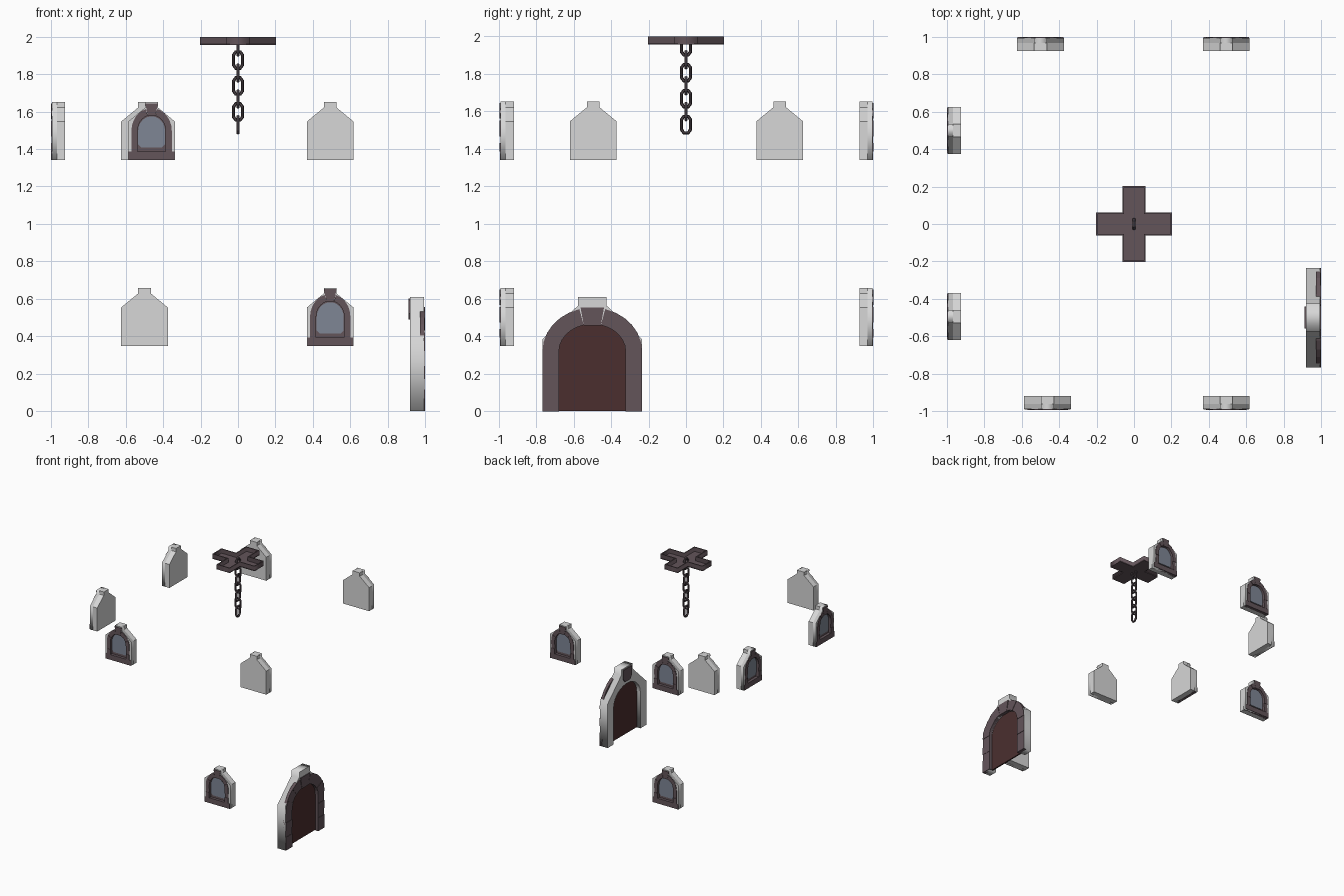
import bpy, bmesh, math
from mathutils import Matrix, Vector

if "Cube" in bpy.data.objects:
    bpy.data.objects.remove(bpy.data.objects["Cube"])


def material(name, rgb):
    m = bpy.data.materials.new(name)
    m.diffuse_color = (*rgb, 1)
    m.use_nodes = True
    m.node_tree.nodes["Principled BSDF"].inputs["Base Color"].default_value = m.diffuse_color
    return m


WALL = material("plain_grey", (0.68, 0.68, 0.68))
STONE = material("purple_stone", (0.125, 0.09, 0.102))
GLASS = material("blue_grey_glass", (0.21, 0.24, 0.30))
WOOD = material("dark_red_wood", (0.07, 0.028, 0.028))
IRON = material("dark_iron", (0.085, 0.065, 0.075))


def finish(name, bm, mat, matrix=Matrix()):
    bmesh.ops.recalc_face_normals(bm, faces=bm.faces)
    bm.transform(matrix)
    me = bpy.data.meshes.new(name)
    bm.to_mesh(me)
    bm.free()
    me.materials.clear()
    me.materials.append(mat)
    ob = bpy.data.objects.new(name, me)
    bpy.context.collection.objects.link(ob)
    return ob


def prism(bm, pts, d0, d1):
    """Extrude a flat outline from depth d0 to d1."""
    a = [bm.verts.new((x, y, d0)) for x, y in pts]
    b = [bm.verts.new((x, y, d1)) for x, y in pts]
    bm.faces.new(a)
    bm.faces.new(b)
    for i in range(len(pts)):
        j = (i + 1) % len(pts)
        bm.faces.new((a[i], a[j], b[j], b[i]))


def pierced(bm, loops, d0, d1):
    """Extrude an outline with holes, using a filled 2D curve."""
    cu = bpy.data.curves.new("outline", 'CURVE')
    cu.dimensions, cu.fill_mode, cu.extrude = '2D', 'BOTH', (d1 - d0) / 2
    for pts in loops:
        s = cu.splines.new('POLY')
        s.points.add(len(pts) - 1)
        for p, (x, y) in zip(s.points, pts):
            p.co = (x, y, 0, 1)
        s.use_cyclic_u = True
    ob = bpy.data.objects.new("outline", cu)
    me = bpy.data.meshes.new_from_object(ob)
    me.transform(Matrix.Translation((0, 0, (d0 + d1) / 2)))
    bm.from_mesh(me)
    bpy.data.objects.remove(ob)
    bpy.data.curves.remove(cu)
    bpy.data.meshes.remove(me)
    bmesh.ops.remove_doubles(bm, verts=bm.verts, dist=1e-5)


def ell(a, b, zs, deg):
    t = math.radians(deg)
    return (a * math.cos(t), zs + b * math.sin(t))


def arch(a, b, zs, base, n=12):
    """Round-topped opening outline."""
    return [(-a, base), (a, base)] + [ell(a, b, zs, 180 * i / n) for i in range(n + 1)]


def rect(x0, x1, y0, y1):
    return [(x0, y0), (x1, y0), (x1, y1), (x0, y1)]


def gable(w, shoulder, tw, neck, top):
    r = [(w, 0), (w, shoulder), (tw, neck), (tw, top)]
    return r + [(-x, y) for x, y in reversed(r)]


def stones(bm, ai, bi, ao, bo, zs, rows, cuts, d0, d1):
    """Jamb blocks below the springing line and wedge blocks in the arch."""
    for s in (-1, 1):
        for k, (z0, z1) in enumerate(zip(rows, rows[1:])):
            prism(bm, rect(s * ai, s * ao, z0, z1), d0, d1 - 0.003 * (k % 2))
        for k, (t0, t1) in enumerate(zip(cuts, cuts[1:])):
            tm = (t0 + t1) / 2
            pts = [ell(ai, bi, zs, t) for t in (t0, tm, t1)]
            pts += [ell(ao, bo, zs, t) for t in (t1, tm, t0)]
            prism(bm, [(s * x, y) for x, y in pts], d0, d1 - 0.003 * (k % 2))


def placement(n, along, z):
    up, n = Vector((0, 0, 1)), Vector(n)
    r = up.cross(n)
    m = Matrix((r, up, n)).transposed().to_4x4()
    m.translation = r * along + up * z
    return m


def window(label, n, along, z, off=0.0):
    M = placement(n, along, z) @ Matrix.Translation((0, 0, off))
    outline = gable(0.125, 0.205, 0.034, 0.28, 0.31)
    # grey wall block with a recess for the frame
    bm = bmesh.new()
    pierced(bm, [outline, arch(0.09, 0.105, 0.155, 0.03)], 0.968, 0.995)
    prism(bm, outline, 0.925, 0.968)
    finish(label + "_wall_block", bm, WALL, M)
    # sill, jambs, arch, keystone and backing
    bm = bmesh.new()
    prism(bm, rect(-0.1225, 0.1225, 0, 0.045), 0.97, 0.999)
    stones(bm, 0.075, 0.085, 0.108, 0.122, 0.155, (0.045, 0.09, 0.125, 0.155),
           (0, 26, 50, 74), 0.969, 1.0)
    prism(bm, [(-0.02, 0.235), (0.02, 0.235), (0.034, 0.303), (-0.034, 0.303)], 0.969, 1.0)
    prism(bm, arch(0.08, 0.09, 0.155, 0.04), 0.969, 0.975)
    finish(label + "_stone_frame", bm, STONE, M)
    # glass pane with rounded corners
    bm = bmesh.new()
    pane = [(-0.055, 0.066), (0.055, 0.066), (0.072, 0.083)]
    pane += [ell(0.072, 0.078, 0.155, 15 * i) for i in range(13)] + [(-0.072, 0.083)]
    prism(bm, pane, 0.974, 0.981)
    finish(label + "_glass", bm, GLASS, M)


# windows on three walls
front, back, left = (0, -1, 0), (0, 1, 0), (-1, 0, 0)
window("front_upper_window", front, -0.462, 1.342, -0.006)
window("front_lower_window", front, 0.493, 0.348, -0.006)
window("back_upper_left_window", back, 0.5, 1.342)
window("back_upper_right_window", back, -0.493, 1.342)
window("back_lower_window", back, 0.5, 0.348)
window("left_window_front", left, 0.495, 1.342)
window("left_window_back", left, -0.5, 1.342)

# doorway on the right wall
D = placement((1, 0, 0), -0.5, 0)
bm = bmesh.new()
r = gable(0.266, 0.385, 0.075, 0.565, 0.61)
opening = arch(0.185, 0.15, 0.315, 0)
pierced(bm, [r + [opening[0]] + opening[:1:-1] + [opening[1]]], 0.92, 0.994)
finish("door_wall_block", bm, WALL, D)
bm = bmesh.new()
stones(bm, 0.178, 0.145, 0.266, 0.233, 0.32, (0, 0.115, 0.172, 0.24, 0.32),
       (0, 25, 50, 75), 0.972, 0.999)
prism(bm, [(-0.045, 0.457), (0.045, 0.457), (0.063, 0.555), (-0.063, 0.555)], 0.972, 1.0)
# inner keystone
prism(bm, [(-0.035, 0.49), (0.035, 0.49), (0.058, 0.52), (0.058, 0.6), (-0.058, 0.6),
           (-0.058, 0.52)], 0.912, 0.93)
finish("door_stone_frame", bm, STONE, D)
bm = bmesh.new()
prism(bm, arch(0.186, 0.151, 0.315, 0.002), 0.955, 0.967)
finish("door_panel", bm, WOOD, D)

# cross-shaped ceiling mount, open at the top


def cross(l, w):
    q = [(l, -w), (l, w), (w, w)]
    return [(x * c - y * s, x * s + y * c) for c, s in ((1, 0), (0, 1), (-1, 0), (0, -1))
            for x, y in q]


bm = bmesh.new()
pierced(bm, [cross(0.204, 0.0625), cross(0.196, 0.0545)], 1.963, 2.0)
prism(bm, cross(0.204, 0.0625), 1.957, 1.963)
finish("ceiling_mount", bm, STONE)

# chain of alternating links, swept with a six-sided section
bm = bmesh.new()
for k in range(7):
    zc = 1.53 + 0.0692 * k
    path = [(0.024, -0.026), (0.024, 0.026), (0.012, 0.044), (-0.012, 0.044),
            (-0.024, 0.026), (-0.024, -0.026), (-0.012, -0.044), (0.012, -0.044)]
    rings = []
    for u, v in path:
        d = Vector((u, v * 0.6)).normalized()
        ring = []
        for j in range(6):
            t = j * math.pi / 3
            p, w = 0.009 * math.cos(t), 0.009 * math.sin(t)
            h, z = u + d.x * p, v + d.y * p
            ring.append(bm.verts.new((w, h, zc + z) if k % 2 == 0 else (h, w, zc + z)))
        rings.append(ring)
    for i in range(8):
        a, b = rings[i], rings[(i + 1) % 8]
        for j in range(6):
            bm.faces.new((a[j], a[(j + 1) % 6], b[(j + 1) % 6], b[j]))
finish("chain", bm, IRON)
